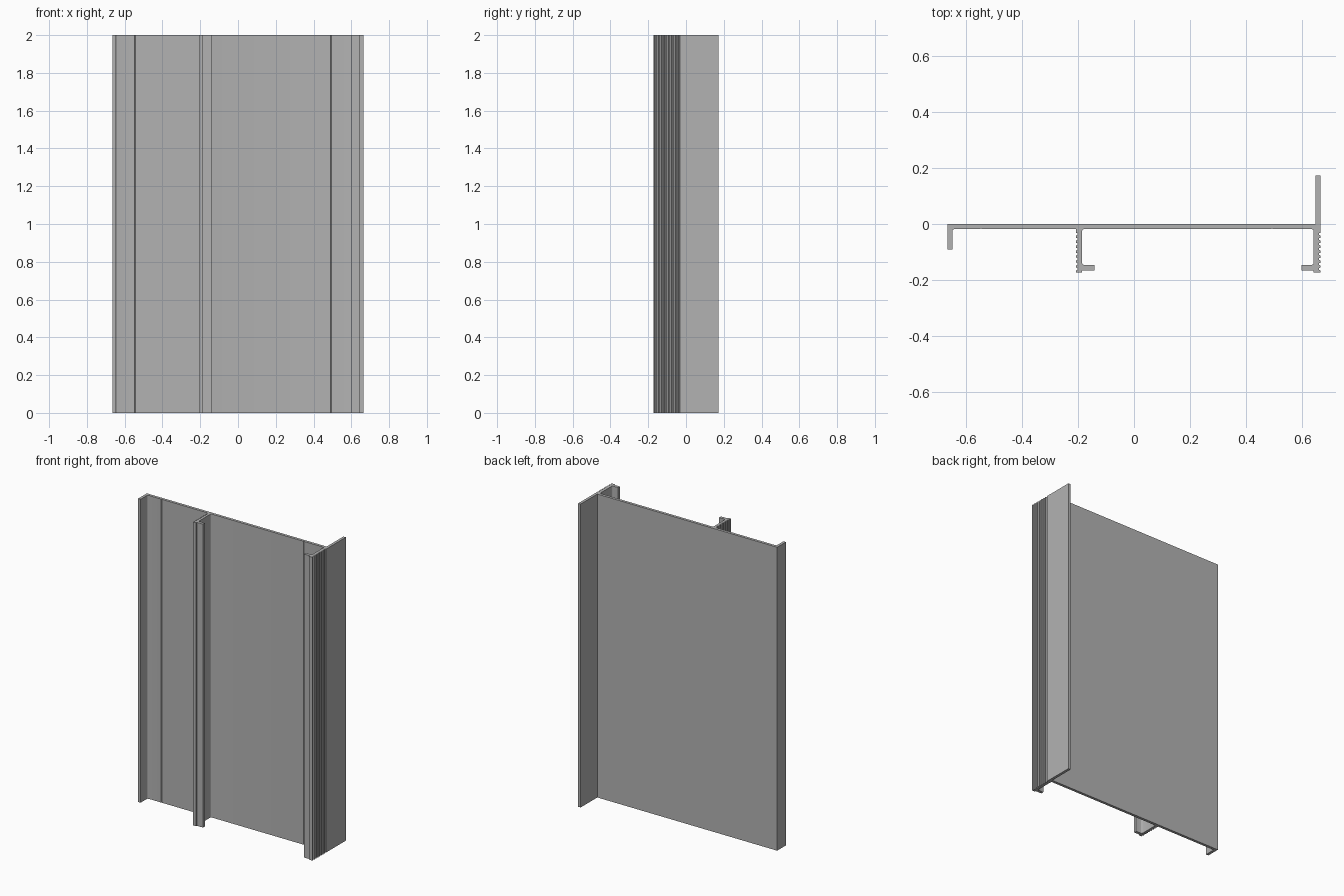
import bpy, bmesh, math

cube = bpy.data.objects.get("Cube")
if cube:
    bpy.data.objects.remove(cube, do_unlink=True)

HEIGHT = 2.0
EDGE = 0.665        # half width
DEPTH = 0.173       # half depth
WALL = 0.018        # sheet thickness
LIP_TOP, LIP_LOW = -0.146, -0.165
GROOVES = 8


def fillet(x, y, dx, dy, r=0.008, down=False):
    """Rounded inner corner; dx, dy point from the corner into the open side."""
    pts = []
    for i in range(4):
        a = math.pi / 2 * i / 3
        pts.append((x + dx * r * (1 - math.cos(a)), y + dy * r * (1 - math.sin(a))))
    return pts[::-1] if down else pts


def ribs(x, inward):
    """Shallow grip grooves listed from the front edge towards the plate."""
    start, pitch = -0.166, 0.0178
    pts = []
    for i in range(GROOVES):
        y = start + i * pitch
        for t, d in ((0, 0), (0.15, 1), (0.45, 1), (0.6, 0)):
            pts.append((x + inward * d * 0.006, y + t * pitch))
    return pts


def score(x):
    """Fine V line in the front of the plate."""
    return [(x - 0.003, -WALL), (x, -WALL + 0.003), (x + 0.003, -WALL)]


# Left flange and the first bay of the plate
outline = [(-EDGE, 0), (-EDGE, -0.09), (-EDGE + WALL, -0.09)]
outline += fillet(-EDGE + WALL, -WALL, 1, -1)
outline += score(-0.545)

# Middle web with ribbed left side and a hooked foot
outline += [(-0.207, -WALL)] + ribs(-0.207, 1)[::-1]
outline += [(-0.207, -DEPTH), (-0.185, -DEPTH), (-0.185, LIP_LOW),
            (-0.14, LIP_LOW), (-0.14, LIP_TOP)]
outline += fillet(-0.185, LIP_TOP, 1, 1, down=True)
outline += fillet(-0.185, -WALL, 1, -1)
outline += score(0.492)

# Right web with foot, ribbed outer side and rear fin
outline += fillet(0.64, -WALL, -1, -1, down=True)
outline += fillet(0.64, LIP_TOP, -1, 1)
outline += [(0.597, LIP_TOP), (0.597, LIP_LOW), (0.64, LIP_LOW),
            (0.64, -DEPTH), (EDGE, -DEPTH)]
outline += ribs(EDGE, -1)
outline += [(EDGE, DEPTH), (EDGE - WALL, DEPTH), (EDGE - WALL, 0)]

# Extrude the cross-section
bm = bmesh.new()
base = bm.faces.new([bm.verts.new((x, y, 0)) for x, y in outline])
top = bmesh.ops.extrude_face_region(bm, geom=[base], use_keep_orig=True)
bmesh.ops.translate(bm, vec=(0, 0, HEIGHT),
                    verts=[g for g in top["geom"] if isinstance(g, bmesh.types.BMVert)])
bmesh.ops.recalc_face_normals(bm, faces=bm.faces[:])
mesh = bpy.data.meshes.new("extruded_profile")
bm.to_mesh(mesh)
bm.free()

panel = bpy.data.objects.new("extruded_profile", mesh)
bpy.context.collection.objects.link(panel)

# Plain grey metal
grey = bpy.data.materials.new("grey_metal")
grey.use_nodes = True
color = (0.45, 0.45, 0.45, 1)
grey.diffuse_color = color
grey.node_tree.nodes["Principled BSDF"].inputs["Base Color"].default_value = color
mesh.materials.append(grey)

bpy.context.view_layer.objects.active = panel
panel.select_set(True)
bpy.ops.object.shade_smooth_by_angle(angle=math.radians(35))
